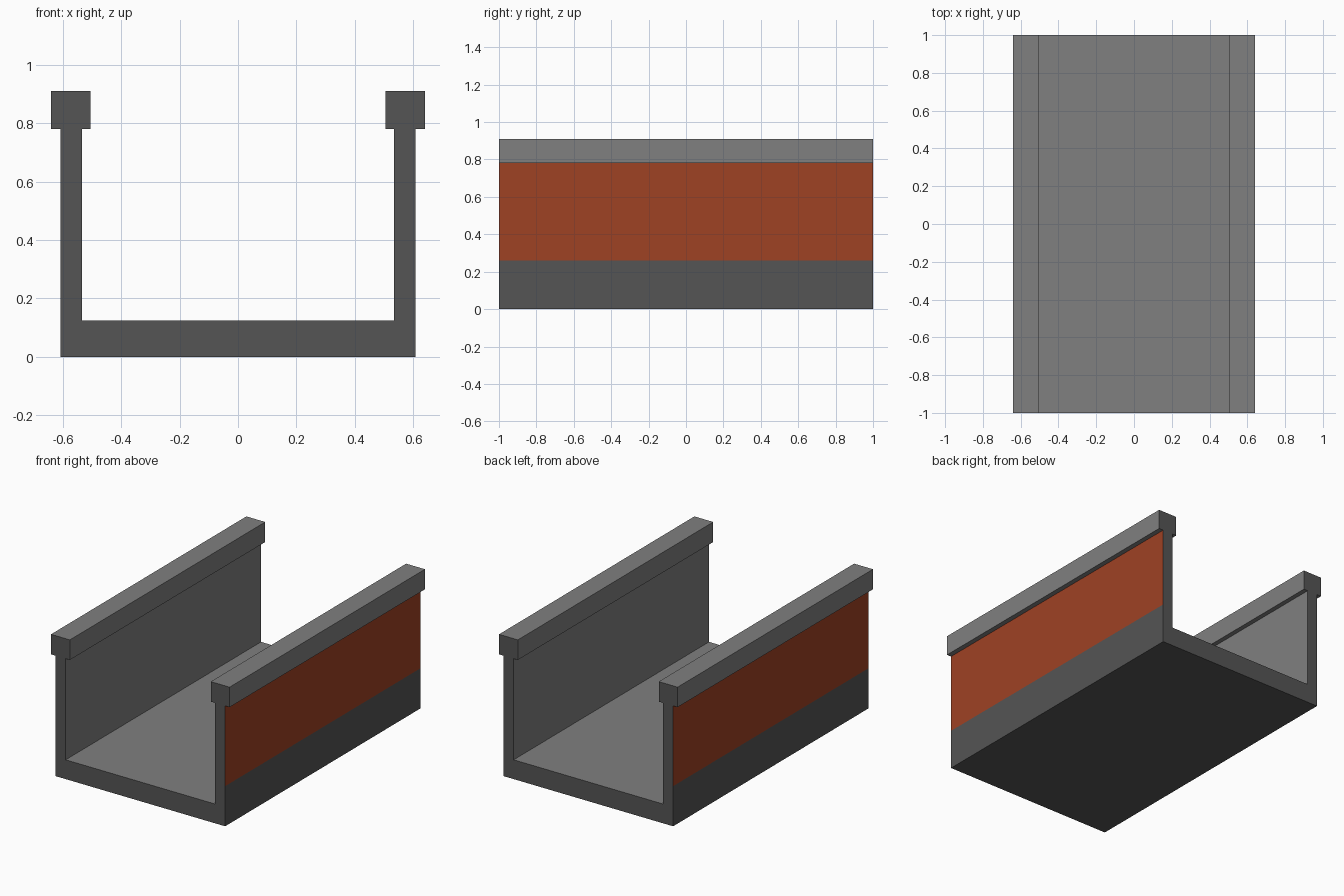
import bpy, bmesh

if "Cube" in bpy.data.objects:
    bpy.data.objects.remove(bpy.data.objects["Cube"])

HALF_LEN = 1.0
WALL_OUT, WALL_IN = 0.608, 0.535
CAP_OUT, CAP_IN = 0.64, 0.505
FLOOR_Z, BAND_Z, WALL_Z, CAP_Z = 0.125, 0.26, 0.78, 0.91


def material(name, rgb):
    m = bpy.data.materials.new(name)
    m.diffuse_color = (*rgb, 1.0)
    m.use_nodes = True
    m.node_tree.nodes["Principled BSDF"].inputs["Base Color"].default_value = m.diffuse_color
    return m


MATS = [
    material("light_grey", (0.214, 0.214, 0.214)),
    material("dark_grey", (0.090, 0.090, 0.090)),
    material("rust_orange", (0.345, 0.054, 0.0175)),
]
LIGHT, DARK, RUST = range(3)


def extrude_profile(name, profile, rule):
    """Extrude an x-z profile along y and colour its faces with a rule."""
    bm = bmesh.new()
    face = bm.faces.new([bm.verts.new((x, -HALF_LEN, z)) for x, z in profile])
    geom = bmesh.ops.extrude_face_region(bm, geom=[face], use_keep_orig=True)["geom"]
    verts = [g for g in geom if isinstance(g, bmesh.types.BMVert)]
    bmesh.ops.translate(bm, verts=verts, vec=(0, 2 * HALF_LEN, 0))
    bmesh.ops.recalc_face_normals(bm, faces=bm.faces)
    bm.normal_update()
    for f in bm.faces:
        f.material_index = rule(f.normal, f.calc_center_median())
    mesh = bpy.data.meshes.new(name)
    bm.to_mesh(mesh)
    bm.free()
    for m in MATS:
        mesh.materials.append(m)
    obj = bpy.data.objects.new(name, mesh)
    bpy.context.collection.objects.link(obj)
    return obj


def channel_rule(n, c):
    if abs(n.y) > 0.5 or n.z < -0.5:          # cut ends and underside
        return DARK
    if abs(n.x) > 0.5 and abs(c.x) > 0.6:     # outer walls: band over base
        return RUST if c.z > BAND_Z else DARK
    return LIGHT                              # floor and inner walls


def cap_rule(n, c):
    return DARK if abs(n.y) > 0.5 else LIGHT


# U-shaped channel, outer walls split at the painted band
right = [(WALL_OUT, 0), (WALL_OUT, BAND_Z), (WALL_OUT, WALL_Z),
         (WALL_IN, WALL_Z), (WALL_IN, FLOOR_Z)]
left = [(-x, z) for x, z in reversed(right)]
extrude_profile("channel", right + left, channel_rule)

# Rails capping both walls
for side, name in ((1, "right_rail"), (-1, "left_rail")):
    extrude_profile(name, [(side * CAP_IN, WALL_Z), (side * CAP_OUT, WALL_Z),
                           (side * CAP_OUT, CAP_Z), (side * CAP_IN, CAP_Z)], cap_rule)
